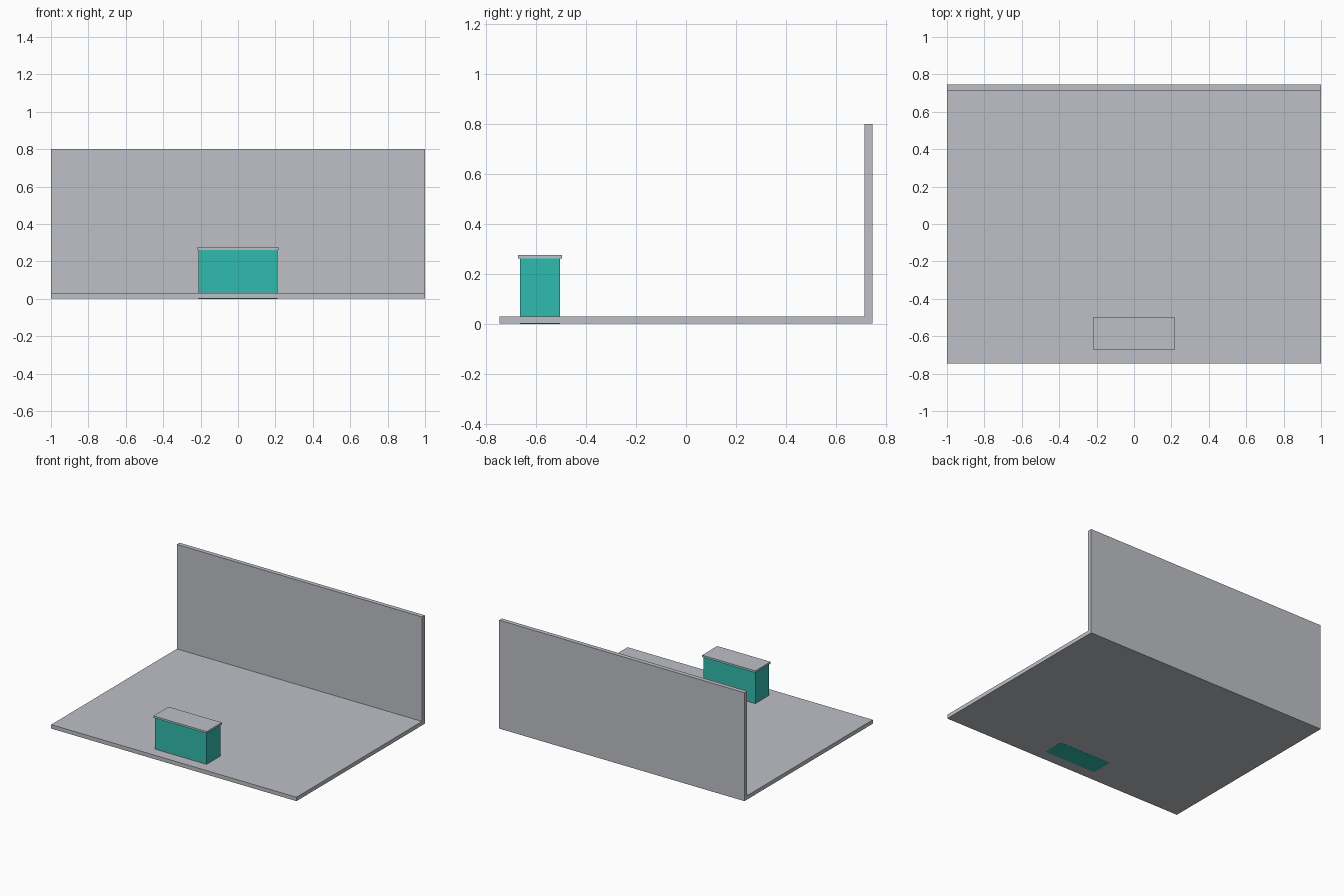
import bpy

if "Cube" in bpy.data.objects:
    bpy.data.objects.remove(bpy.data.objects["Cube"])


def material(name, rgb):
    mat = bpy.data.materials.new(name)
    mat.diffuse_color = (*rgb, 1.0)
    mat.use_nodes = True
    mat.node_tree.nodes["Principled BSDF"].inputs["Base Color"].default_value = mat.diffuse_color
    return mat


def box(name, lo, hi, mat):
    """Axis-aligned box between two corners."""
    bpy.ops.mesh.primitive_cube_add(size=1)
    obj = bpy.context.object
    obj.name = name
    obj.location = [(a + b) / 2 for a, b in zip(lo, hi)]
    obj.scale = [b - a for a, b in zip(lo, hi)]
    bpy.ops.object.transform_apply(location=True, rotation=False, scale=True)
    obj.data.materials.append(mat)
    return obj


grey = material("light grey", (0.51, 0.53, 0.57))
teal = material("teal", (0.03, 0.50, 0.42))

DEPTH = 0.747      # half depth of the room
FLOOR = 0.03       # floor thickness
WALL = 0.032       # wall thickness
DESK_Y = -0.586    # centre line of the counter

# Floor slab and back wall
box("floor", (-1, -DEPTH, 0.001), (1, DEPTH, FLOOR), grey)
box("back_wall", (-1, DEPTH - WALL, FLOOR), (1, DEPTH, 0.80), grey)

# Counter body, set through the floor so its base shows underneath
box("counter_body", (-0.211, DESK_Y - 0.08, 0), (0.211, DESK_Y + 0.08, 0.262), teal)

# Overhanging counter top
box("counter_top", (-0.217, DESK_Y - 0.088, 0.262), (0.217, DESK_Y + 0.088, 0.276), grey)
